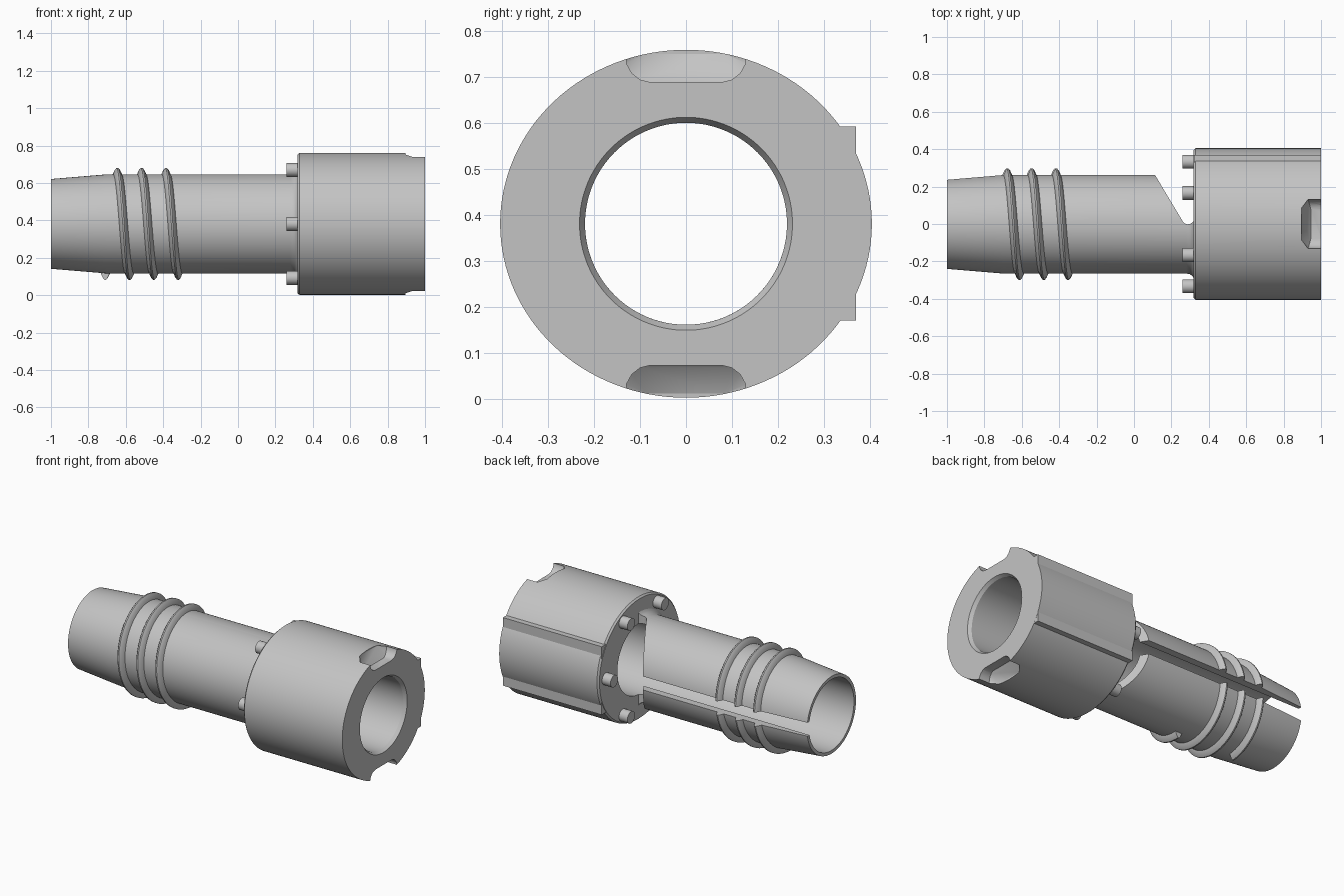
import bpy, bmesh, math
from mathutils import Vector, Matrix

if "Cube" in bpy.data.objects:
    bpy.data.objects.remove(bpy.data.objects["Cube"], do_unlink=True)

CZ = 0.381       # height of the long axis
BORE = 0.22      # radius of the through hole
GREY = (0.55, 0.55, 0.55, 1)

grey = bpy.data.materials.new("plain grey")
grey.use_nodes = True
grey.diffuse_color = GREY
grey.node_tree.nodes["Principled BSDF"].inputs["Base Color"].default_value = GREY


def make(name, bm):
    bmesh.ops.recalc_face_normals(bm, faces=bm.faces)
    mesh = bpy.data.meshes.new(name)
    bm.to_mesh(mesh)
    bm.free()
    mesh.materials.append(grey)
    ob = bpy.data.objects.new(name, mesh)
    bpy.context.collection.objects.link(ob)
    return ob


def activate(ob):
    bpy.ops.object.select_all(action='DESELECT')
    ob.select_set(True)
    bpy.context.view_layer.objects.active = ob


def smooth(ob):
    activate(ob)
    bpy.ops.object.shade_smooth_by_angle(angle=math.radians(30))


def lathe(name, profile, sides=96):
    """Closed ring around the x axis; profile points are (x, y radius, z radius)."""
    bm = bmesh.new()
    rings = []
    for i in range(sides):
        a = 2 * math.pi * i / sides
        rings.append([bm.verts.new((x, ry * math.cos(a), CZ + rz * math.sin(a)))
                      for x, ry, rz in profile])
    n = len(profile)
    for i in range(sides):
        p, q = rings[i], rings[(i + 1) % sides]
        for j in range(n):
            k = (j + 1) % n
            bm.faces.new((p[j], p[k], q[k], q[j]))
    return make(name, bm)


def hull(name, points):
    bm = bmesh.new()
    for p in points:
        bm.verts.new(p)
    bmesh.ops.convex_hull(bm, input=bm.verts)
    return make(name, bm)


def box(name, x, y, z):
    return hull(name, [(a, b, c) for a in x for b in y for c in z])


def cut(ob, cutter):
    mod = ob.modifiers.new("cut", 'BOOLEAN')
    mod.operation = 'DIFFERENCE'
    mod.solver = 'EXACT'
    mod.object = cutter
    activate(ob)
    bpy.ops.object.modifier_apply(modifier=mod.name)


# Tube with tapered mouth and a flare where it meets the collar
outer = [(-1, 0.24), (-0.7, 0.265), (0.28, 0.265), (0.3, 0.269), (0.312, 0.278), (0.319, 0.29)]
tube = lathe("tube", [(x, r, r) for x, r in outer + [(0.319, BORE), (-1, BORE)]])

# Helical thread ridge
section = [(-0.026, 0.25), (-0.022, 0.268), (-0.012, 0.29), (-0.004, 0.299),
           (0.004, 0.299), (0.012, 0.29), (0.022, 0.268), (0.026, 0.25)]
bm = bmesh.new()
steps, previous = 216, None
for i in range(steps + 1):
    turn = 3 * i / steps
    a = 2 * math.pi * turn
    ring = [bm.verts.new((-0.71 + 0.13 * turn + dx, r * math.sin(a), CZ - r * math.cos(a)))
            for dx, r in section]
    if previous:
        for j in range(len(ring)):
            k = (j + 1) % len(ring)
            bm.faces.new((previous[j], previous[k], ring[k], ring[j]))
    if i in (0, steps):
        bm.faces.new(ring)
    previous = ring
thread = make("thread_ridge", bm)

# Lengthwise slot on the back, and the slanted opening in front of the collar
slot = box("slot_cutter", (-1.1, 0.3), (0.1, 0.4), (CZ - 0.042, CZ + 0.042))
outline = [(0.08, 0.316), (0.262, 0.012), (0.272, 0.002), (0.285, -0.002),
           (0.3, 0.0), (0.315, 0.01), (0.33, 0.03), (0.33, 0.316)]
opening = hull("opening_cutter", [(x, y, z) for x, y in outline for z in (-0.1, 0.9)])
cut(tube, opening)
cut(tube, slot)
cut(thread, slot)

# Collar, slightly wider than tall, with bevelled rims
collar = lathe("collar", [(0.318, 0.395, 0.37), (0.328, 0.405, 0.379), (1, 0.405, 0.379),
                          (1, 0.232, 0.232), (0.98, BORE, BORE), (0.318, BORE, BORE)], 128)

# Scooped notches at the top and bottom of the collar's open face
scoop = [(0.945, 0.08, 0.309), (0.94, 0.1, 0.314), (0.935, 0.118, 0.328),
         (0.93, 0.13, 0.35), (0.93, 0.13, 0.42), (0.895, 0.085, 0.37), (0.895, 0.085, 0.42)]
cutters = [slot, opening]
for side in (1, -1):
    notch = hull("notch_cutter", [(px, s * y, CZ + side * h) for x, y, h in scoop
                                  for s in (1, -1) for px in (x, 1.1)])
    cut(collar, notch)
    cutters.append(notch)
for cutter in cutters:
    bpy.data.objects.remove(cutter, do_unlink=True)

# Flat rib along the back of the collar
rib = box("back_rib", (0.32, 0.9995), (0.3, 0.37), (CZ - 0.211, CZ + 0.212))

# Six round studs on the collar's inner face
for i in range(6):
    a = math.pi * i / 3
    bm = bmesh.new()
    place = Matrix.Translation(Vector((0.295, 0.333 * math.cos(a), CZ + 0.333 * math.sin(a))))
    bmesh.ops.create_cone(bm, cap_ends=True, segments=32, radius1=0.037, radius2=0.037,
                          depth=0.07, matrix=place @ Matrix.Rotation(math.pi / 2, 4, 'Y'))
    smooth(make(f"stud_{i + 1}", bm))

for ob in (tube, thread, collar):
    smooth(ob)
